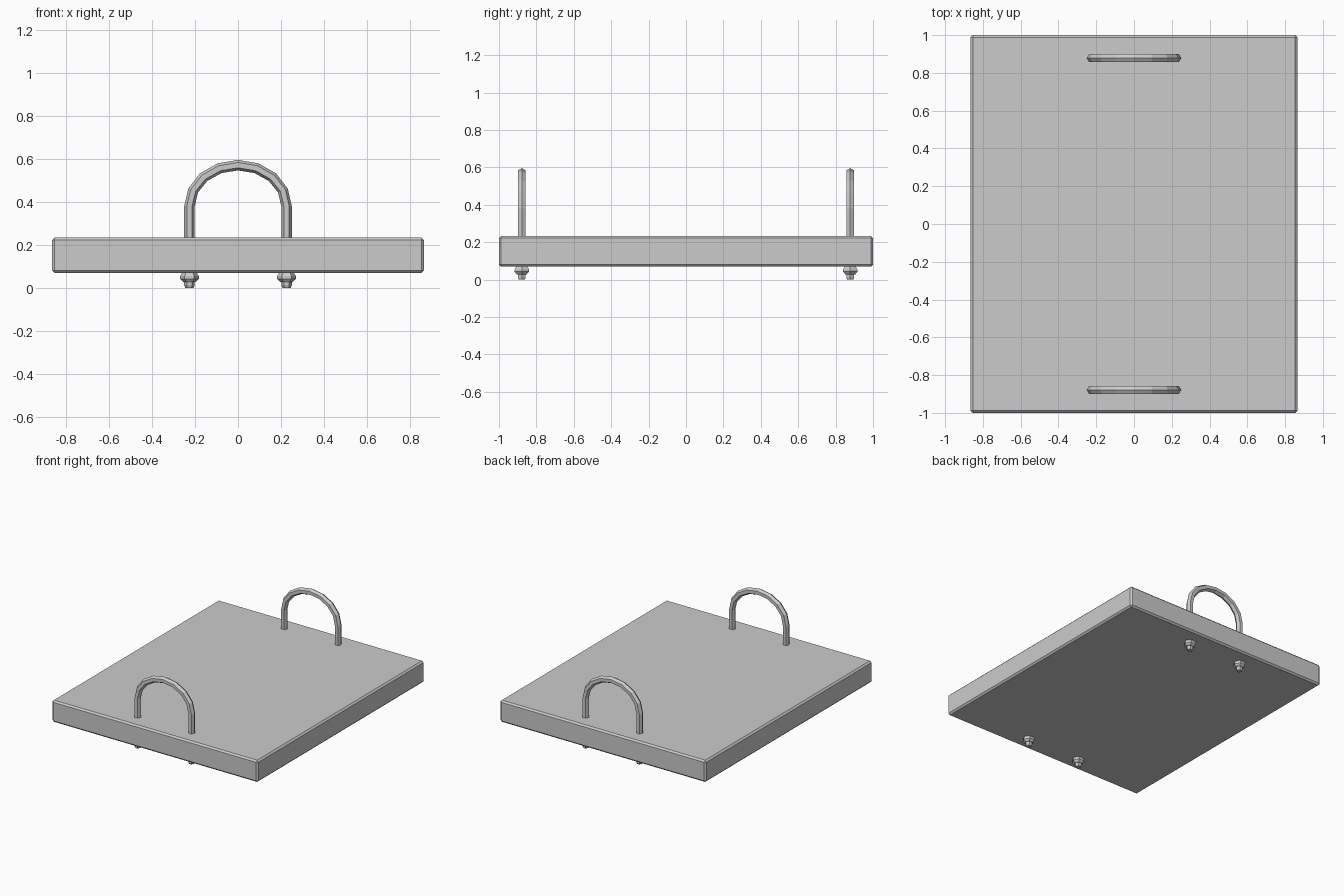
import bpy, bmesh, math
from mathutils import Vector

cube = bpy.data.objects.get("Cube")
if cube:
    bpy.data.objects.remove(cube, do_unlink=True)

grey = bpy.data.materials.new("plain_grey")
grey.use_nodes = True
colour = (0.6, 0.6, 0.6, 1)
grey.diffuse_color = colour
grey.node_tree.nodes["Principled BSDF"].inputs["Base Color"].default_value = colour

HALF_SPAN = 0.226   # hoop leg distance from centre
ROD = 0.0245        # rod radius
SIDES = 6


def finish(name, bm):
    bmesh.ops.recalc_face_normals(bm, faces=bm.faces)
    mesh = bpy.data.meshes.new(name)
    bm.to_mesh(mesh)
    bm.free()
    mesh.materials.append(grey)
    obj = bpy.data.objects.new(name, mesh)
    bpy.context.collection.objects.link(obj)
    return obj


def loft(name, rings):
    """Skin a list of hexagonal rings and cap both ends."""
    bm = bmesh.new()
    loops = [[bm.verts.new(p) for p in ring] for ring in rings]
    for a, b in zip(loops, loops[1:]):
        for i in range(SIDES):
            j = (i + 1) % SIDES
            bm.faces.new((a[i], a[j], b[j], b[i]))
    bm.faces.new(loops[0])
    bm.faces.new(loops[-1])
    return finish(name, bm)


def ring(centre, radius, outward=Vector((1, 0, 0))):
    """Hexagon with one corner pointing outward, the other axis along y."""
    side = Vector((0, 1, 0))
    angles = [math.tau * i / SIDES for i in range(SIDES)]
    return [Vector(centre) + radius * (outward * math.cos(a) + side * math.sin(a))
            for a in angles]


# Slab with chamfered edges
bm = bmesh.new()
bmesh.ops.create_cube(bm, size=1)
for v in bm.verts:
    v.co = (v.co.x * 1.73, v.co.y * 2, v.co.z * 0.165 + 0.151)
slab = finish("slab", bm)
chamfer = slab.modifiers.new("chamfer", "BEVEL")
chamfer.width = 0.012
chamfer.segments = 1


def hoop(name, y):
    """Bent rod: threaded end, leg, eight-segment arch, leg, threaded end."""
    rings = [ring((HALF_SPAN, y, 0), ROD * 0.8), ring((HALF_SPAN, y, 0.012), ROD)]
    spring, rise, steps = 0.38, 0.191, 8
    for k in range(steps + 1):
        a = math.pi * k / steps
        out = Vector((math.cos(a), 0, math.sin(a)))
        centre = (HALF_SPAN * out.x, y, spring + rise * out.z)
        rings.append(ring(centre, ROD, out))
    left = Vector((-1, 0, 0))
    rings += [ring((-HALF_SPAN, y, 0.012), ROD, left),
              ring((-HALF_SPAN, y, 0), ROD * 0.8, left)]
    loft(name, rings)


# Hoops front and back, each held by two nuts under the slab
NUT_PROFILE = [(0.034, 0.07), (0.044, 0.054), (0.044, 0.042), (0.03, 0.027)]
for end, y in (("front", -0.878), ("back", 0.878)):
    hoop(end + "_hoop", y)
    for side, s in (("left", 1), ("right", -1)):
        loft(f"{end}_{side}_nut",
             [ring((s * HALF_SPAN, y, z), r) for r, z in NUT_PROFILE])
